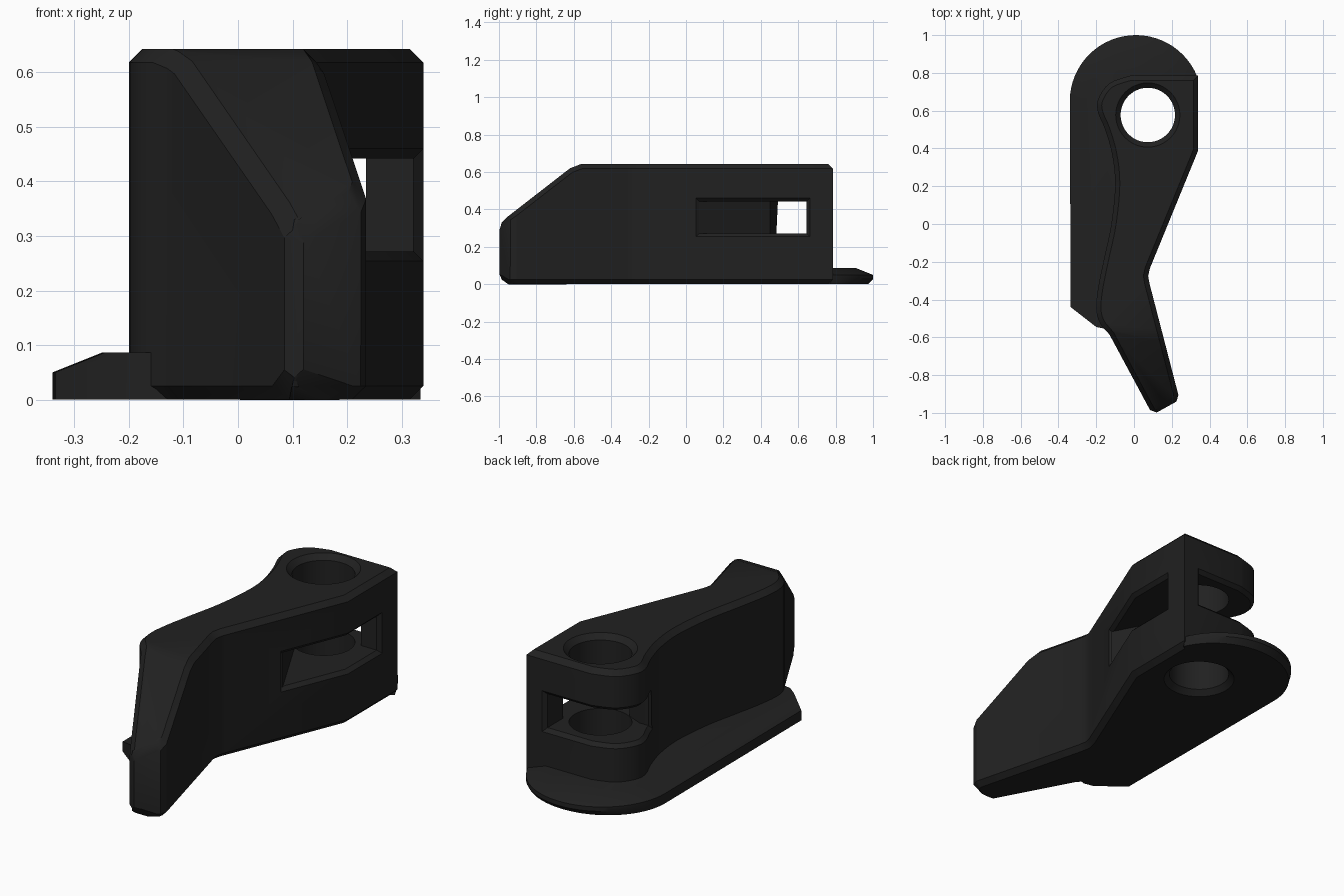
import bpy, bmesh, math
from mathutils import Vector

if "Cube" in bpy.data.objects:
    bpy.data.objects.remove(bpy.data.objects["Cube"])

HOLE = Vector((0.073, 0.577))
black = bpy.data.materials.new("matte_black")
black.diffuse_color = (0.015, 0.015, 0.015, 1)
black.use_nodes = True
black.node_tree.nodes["Principled BSDF"].inputs["Base Color"].default_value = black.diffuse_color


def make_object(name, bm):
    bmesh.ops.recalc_face_normals(bm, faces=bm.faces)
    mesh = bpy.data.meshes.new(name)
    bm.to_mesh(mesh)
    bm.free()
    ob = bpy.data.objects.new(name, mesh)
    bpy.context.collection.objects.link(ob)
    mesh.materials.append(black)
    return ob


def loft(rings):
    """Closed solid through rings of equal point count."""
    bm = bmesh.new()
    rows = [[bm.verts.new(p) for p in ring] for ring in rings]
    n = len(rows[0])
    for a, b in zip(rows, rows[1:]):
        for i in range(n):
            j = (i + 1) % n
            bm.faces.new((a[i], a[j], b[j], b[i]))
    bm.faces.new(rows[0][::-1])
    bm.faces.new(rows[-1])
    bmesh.ops.recalc_face_normals(bm, faces=bm.faces)
    return bm


def prism(pts, z0, z1):
    return loft([[(x, y, z) for x, y in pts] for z in (z0, z1)])


def spline(pts, steps=4):
    """Catmull-Rom curve through the points."""
    p = [Vector(q) for q in [pts[0]] + pts + [pts[-1]]]
    out = []
    for a, b, c, d in zip(p, p[1:], p[2:], p[3:]):
        for k in range(steps):
            t = k / steps
            out.append(tuple(0.5 * (2 * b + (c - a) * t + (2 * a - 5 * b + 4 * c - d) * t * t
                                    + (3 * b - a - 3 * c + d) * t ** 3)))
    return out + [tuple(pts[-1])]


def cut(ob, cutter):
    m = ob.modifiers.new("cut", 'BOOLEAN')
    m.operation, m.solver, m.object = 'DIFFERENCE', 'EXACT', cutter
    dg = bpy.context.evaluated_depsgraph_get()
    mesh = bpy.data.meshes.new_from_object(ob.evaluated_get(dg))
    ob.modifiers.clear()
    ob.data = mesh


def bevel_edges(bm, edges, width):
    bmesh.ops.bevel(bm, geom=edges, offset=width, offset_type='OFFSET', segments=1,
                    profile=0.5, affect='EDGES', clamp_overlap=False)


# lever body: plan outline raised to full height
left_side = spline([(-0.02, 0.785), (-0.13, 0.745), (-0.19, 0.66), (-0.19, 0.59), (-0.153, 0.5),
                    (-0.116, 0.37), (-0.1, 0.21), (-0.12, 0.0), (-0.16, -0.19), (-0.19, -0.34),
                    (-0.2, -0.45), (-0.18, -0.525), (-0.13, -0.585)])
right_side = [(0.085, -0.985), (0.12, -0.998), (0.225, -0.94), (0.235, -0.905), (0.082, -0.315),
              (0.075, -0.275), (0.084, -0.235), (0.34, 0.39), (0.34, 0.785)]
bm = prism(left_side + right_side, 0, 0.643)

# sloped and rounded tip, cut plane by plane
nose = [(-0.56, 0.643), (-0.62, 0.62), (-0.955, 0.36), (-0.985, 0.33), (-1.0, 0.28)]
heel = [(-1.0, 0.06), (-0.985, 0.025), (-0.95, 0.0)]
for chain in (nose, heel):
    for (y0, z0), (y1, z1) in zip(chain, chain[1:]):
        res = bmesh.ops.bisect_plane(bm, geom=bm.verts[:] + bm.edges[:] + bm.faces[:], dist=1e-5,
                                     plane_co=(0, y0, z0), plane_no=(0, z1 - z0, y0 - y1),
                                     clear_outer=True)
        rim = [e for e in res['geom_cut'] if isinstance(e, bmesh.types.BMEdge)]
        if rim:
            bmesh.ops.contextual_create(bm, geom=rim)
bmesh.ops.recalc_face_normals(bm, faces=bm.faces)

# chamfer around the top, slope and bottom
sharp = [e for e in bm.edges if len(e.link_faces) == 2
         and e.calc_face_angle(0) > math.radians(42)
         and abs((e.verts[0].co - e.verts[1].co).normalized().z) < 0.9]
bevel_edges(bm, sharp, 0.025)
body = make_object("lever_body", bm)

# base flange: rounded back, straight left side, bevelled rim
arc = [math.radians(22 + 158 * i / 28) for i in range(29)]
inner = [(-0.15, -0.555), (-0.09, -0.54), (0.0, -0.27), (0.29, 0.42), (0.29, 0.74)]


def flange_ring(z, inset, drop=0.0):
    pts = [(0.01 + (0.35 - inset) * math.cos(a),
            0.65 + (0.35 - inset - drop) * math.sin(a), z) for a in arc]
    pts += [(-0.335 + inset, -0.44 - inset * 0.78, z), (-0.2, -0.545, z)]
    return pts + [(x, y, z) for x, y in inner]


flange = make_object("base_flange", loft([flange_ring(0, 0, 0.028), flange_ring(0.028, 0),
                                          flange_ring(0.05, 0), flange_ring(0.086, 0.09)]))

# slot through the head, leaving a pillar at the back right corner
slot = make_object("slot_cutter", prism(
    [(0.6, 0.07), (0.2, 0.07), (0.0, 0.45), (-0.08, 0.485), (-0.6, 0.485), (-0.6, 1.2),
     (0.235, 1.2), (0.235, 0.645), (0.6, 0.645)], 0.272, 0.442))
cut(body, slot)

# chamfer the slot mouths
bm = bmesh.new()
bm.from_mesh(body.data)
bmesh.ops.remove_doubles(bm, verts=bm.verts, dist=1e-5)
mouth = []
for e in bm.edges:
    if len(e.link_faces) != 2 or not e.is_convex:
        continue
    if e.calc_face_angle(0) < math.radians(42):
        continue
    if all(0.268 < v.co.z < 0.446 and v.co.y > 0.03 for v in e.verts):
        x, y = ((e.verts[0].co + e.verts[1].co) / 2).xy
        if not (abs(x - 0.235) < 1e-3 and abs(y - 0.645) < 1e-3):
            mouth.append(e)
bevel_edges(bm, mouth, 0.018)
bm.to_mesh(body.data)
bm.free()

# pin hole with countersunk ends
profile = [(0.195, -0.025), (0.144, 0.026), (0.144, 0.617), (0.195, 0.668)]
hole = make_object("hole_cutter", loft(
    [[(HOLE.x + r * math.cos(math.tau * i / 48), HOLE.y + r * math.sin(math.tau * i / 48), z)
      for i in range(48)] for r, z in profile]))
for part in (body, flange):
    cut(part, hole)

for cutter in (slot, hole):
    cutter.hide_render = True
    cutter.hide_set(True)

for part in (body, flange):
    bpy.ops.object.select_all(action='DESELECT')
    part.select_set(True)
    bpy.context.view_layer.objects.active = part
    bpy.ops.object.shade_smooth_by_angle(angle=math.radians(30))
